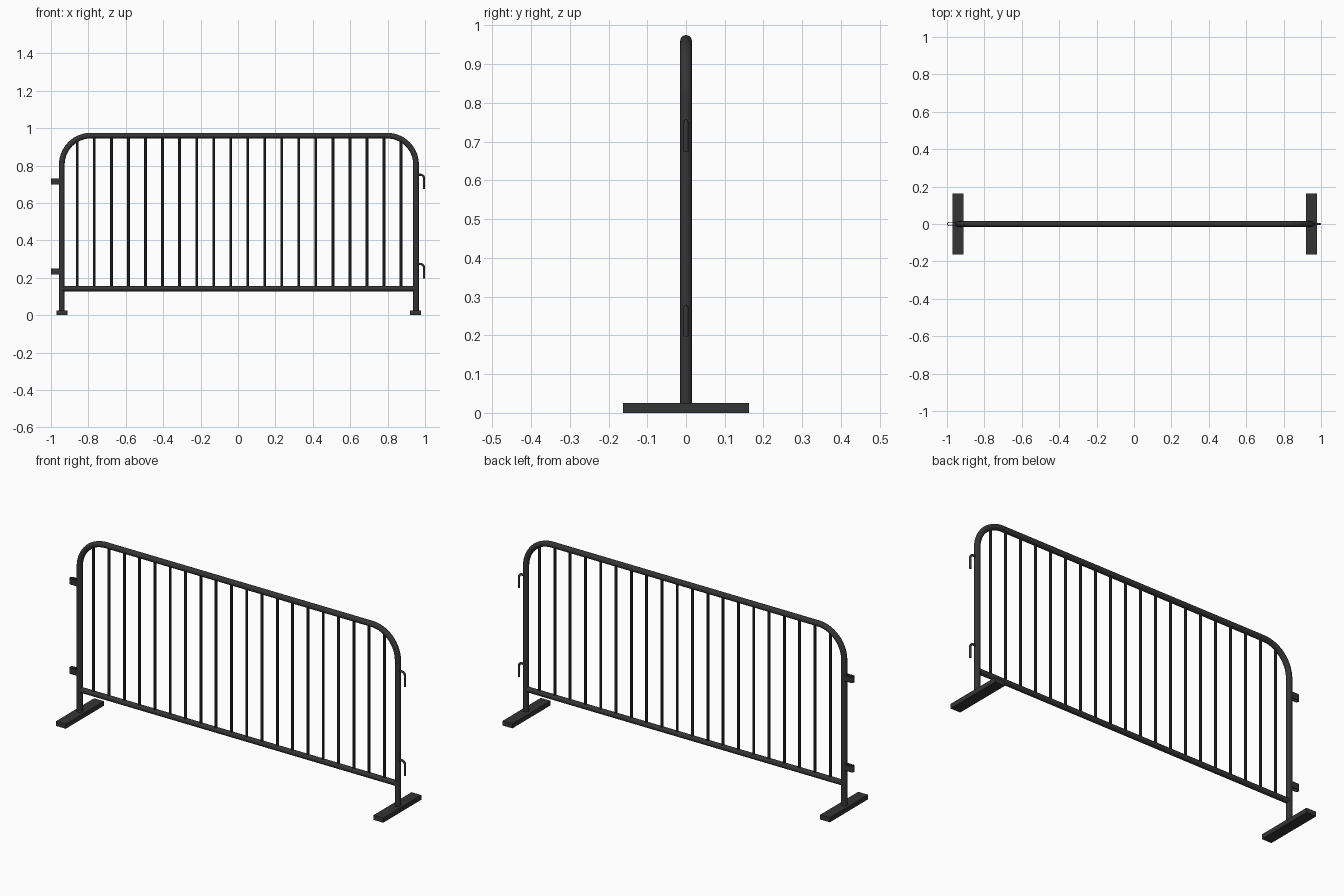
import bpy, bmesh
from math import sin, cos, pi, sqrt

if "Cube" in bpy.data.objects:
    bpy.data.objects.remove(bpy.data.objects["Cube"])

mat = bpy.data.materials.new("dark_metal")
mat.diffuse_color = (0.035, 0.035, 0.035, 1)
mat.use_nodes = True
mat.node_tree.nodes["Principled BSDF"].inputs["Base Color"].default_value = mat.diffuse_color

XL, XR = -0.942, 0.952      # post centre lines
TOP, R = 0.96, 0.155        # top rail height and corner radius
RAIL_Z = 0.142


def finish(obj):
    obj.data.materials.append(mat)
    bpy.ops.object.select_all(action='DESELECT')
    obj.select_set(True)
    bpy.context.view_layer.objects.active = obj
    if obj.type == 'CURVE':
        bpy.ops.object.convert(target='MESH')
    bpy.ops.object.shade_smooth_by_angle(angle=0.7)


def tube(name, paths, radius, res=3):
    cu = bpy.data.curves.new(name, 'CURVE')
    cu.dimensions = '3D'
    cu.bevel_depth = radius
    cu.bevel_resolution = res
    cu.use_fill_caps = True
    for path in paths:
        sp = cu.splines.new('POLY')
        sp.points.add(len(path) - 1)
        for p, (x, z) in zip(sp.points, path):
            p.co = (x, 0, z, 1)
    obj = bpy.data.objects.new(name, cu)
    bpy.context.collection.objects.link(obj)
    finish(obj)


def arc(cx, cz, r, a0, a1, n):
    return [(cx + r * cos(a0 + (a1 - a0) * i / n),
             cz + r * sin(a0 + (a1 - a0) * i / n)) for i in range(n + 1)]


def mesh_object(name, bm):
    bmesh.ops.recalc_face_normals(bm, faces=bm.faces)
    me = bpy.data.meshes.new(name)
    bm.to_mesh(me)
    bm.free()
    obj = bpy.data.objects.new(name, me)
    bpy.context.collection.objects.link(obj)
    finish(obj)


# Bent outer frame: two posts and the top rail in one tube
frame = [(XL, 0.015)] + arc(XL + R, TOP - R, R, pi, pi / 2, 14)
frame += arc(XR - R, TOP - R, R, pi / 2, 0, 14) + [(XR, 0.015)]
tube("outer_frame", [frame], 0.0152, 4)

# Bottom rail
tube("bottom_rail", [[(XL, RAIL_Z), (XR, RAIL_Z)]], 0.0145, 4)

# Upright bars, trimmed to the curved corners
bars = []
for i in range(20):
    x = -0.859 + i * 0.0911
    d = max(XL + R - x, x - (XR - R), 0)
    bars.append([(x, RAIL_Z), (x, TOP - R + sqrt(R * R - d * d))])
tube("upright_bars", bars, 0.0072, 2)

# Flat feet
for side, x in (("left", XL + 0.001), ("right", XR - 0.003)):
    bm = bmesh.new()
    bmesh.ops.create_cube(bm, size=1)
    for v in bm.verts:
        v.co = (x + v.co.x * 0.058, v.co.y * 0.324, 0.0125 + v.co.z * 0.025)
    mesh_object(side + "_foot", bm)

# Hooks on the right post
for label, z in (("upper", 0.751), ("lower", 0.273)):
    path = [(XR, z)] + arc(0.976, z - 0.018, 0.018, pi / 2, 0, 8) + [(0.994, z - 0.076)]
    tube(label + "_hook", [path], 0.006)

# U-shaped strap eyelets on the left post
for label, z in (("upper", 0.714), ("lower", 0.233)):
    bm = bmesh.new()
    loops = []
    for r in (0.012, 0.008):
        pts = [(XL, r)] + arc(-0.988, 0, r, pi / 2, 3 * pi / 2, 12) + [(XL, -r)]
        loops.append([bm.verts.new((x, y, z - 0.016)) for x, y in pts])
    outer, inner = loops
    faces = [bm.faces.new((outer[i], outer[i + 1], inner[i + 1], inner[i]))
             for i in range(len(outer) - 1)]
    ext = bmesh.ops.extrude_face_region(bm, geom=faces, use_keep_orig=True)
    for v in ext["geom"]:
        if isinstance(v, bmesh.types.BMVert):
            v.co.z += 0.032
    mesh_object(label + "_eyelet", bm)
